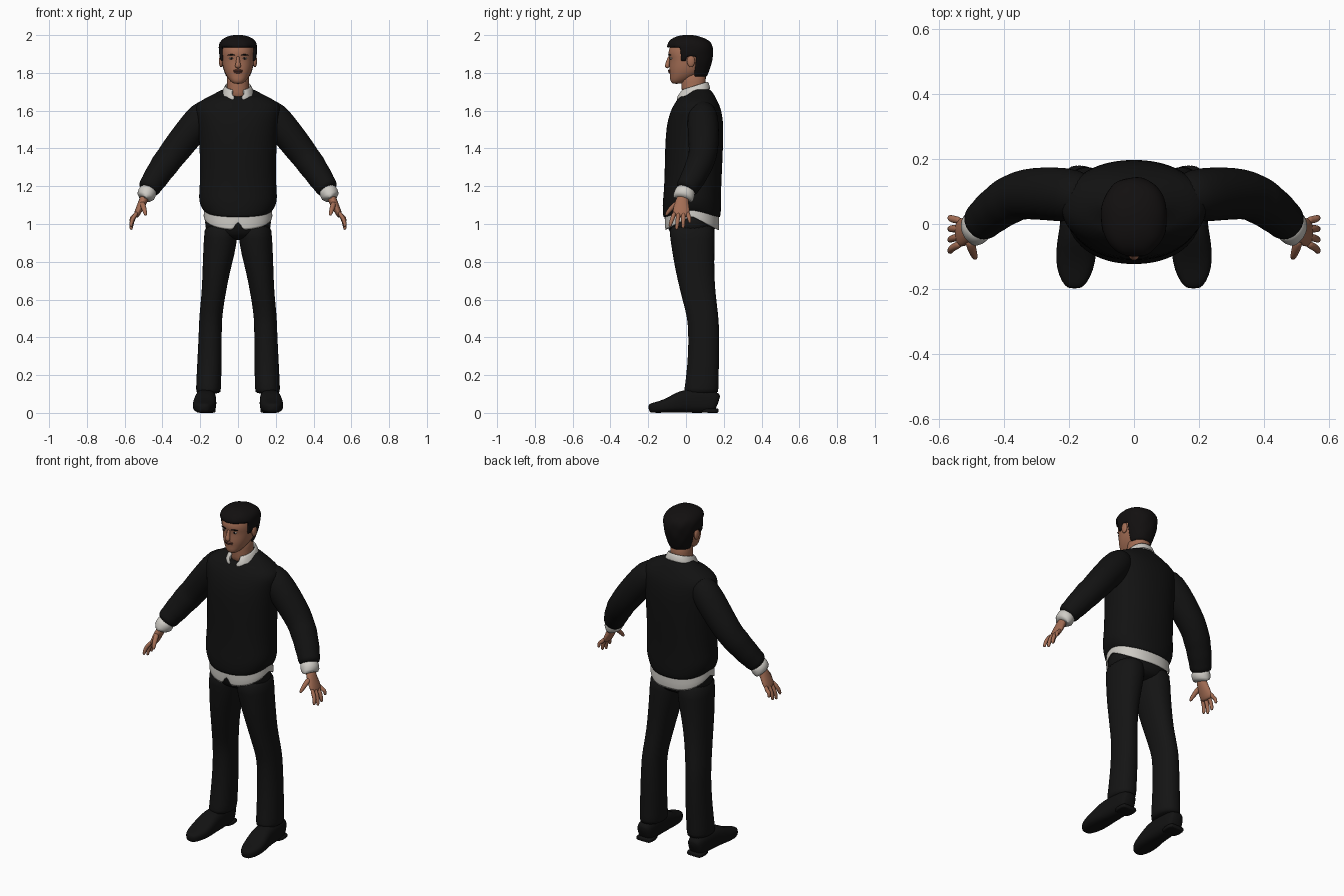
import bpy, bmesh, math
from mathutils import Vector

SEG = 32


def material(name, r, g, b):
    m = bpy.data.materials.new(name)
    m.diffuse_color = (r, g, b, 1)
    return m


SKIN = material("skin", 0.37, 0.155, 0.09)
LIP = material("lip", 0.22, 0.075, 0.05)
HAIR = material("black hair", 0.006, 0.005, 0.005)
KNIT = material("black knit", 0.006, 0.006, 0.006)
CLOTH = material("black trouser cloth", 0.007, 0.007, 0.007)
LEATHER = material("black leather", 0.006, 0.006, 0.006)
SHIRT = material("off white shirt", 0.62, 0.60, 0.56)
EYE = material("eye white", 0.5, 0.45, 0.4)


def skin_rings(name, rings, mat, caps=(True, True), edit=None, drop=None, thick=0, sub=1):
    """Bridge closed rings of points into one smooth surface."""
    bm = bmesh.new()
    rows = [[bm.verts.new(edit(p) if edit else p) for p in ring] for ring in rings]
    n = len(rows[0])
    for a, b in zip(rows, rows[1:]):
        for i in range(n):
            j = (i + 1) % n
            bm.faces.new((a[i], a[j], b[j], b[i]))
    if caps[0]:
        bm.faces.new(rows[0][::-1])
    if caps[1]:
        bm.faces.new(rows[-1])
    if drop:
        gone = [f for f in bm.faces if drop(f.calc_center_median())]
        bmesh.ops.delete(bm, geom=gone, context='FACES')
    bmesh.ops.recalc_face_normals(bm, faces=bm.faces)
    for f in bm.faces:
        f.smooth = True
    me = bpy.data.meshes.new(name)
    bm.to_mesh(me)
    bm.free()
    me.materials.append(mat)
    ob = bpy.data.objects.new(name, me)
    bpy.context.collection.objects.link(ob)
    if thick:
        s = ob.modifiers.new("thickness", 'SOLIDIFY')
        s.thickness, s.offset = thick, -1
    if sub:
        ob.modifiers.new("smooth", 'SUBSURF').levels = sub
    return ob


def oval(n, power):
    """Unit superellipse points."""
    out = []
    for i in range(n):
        c, s = math.cos(2 * math.pi * i / n), math.sin(2 * math.pi * i / n)
        c, s = (0 if abs(v) < 1e-9 else v for v in (c, s))
        out.append((math.copysign(abs(c) ** (2 / power), c), math.copysign(abs(s) ** (2 / power), s)))
    return out


def loft(name, spec, mat, power=2.2, seg=SEG, **kw):
    """Stack level rings given as (z, x0, x1, y0, y1)."""
    rings = [[Vector(((x0 + x1) / 2 + (x1 - x0) / 2 * c, (y0 + y1) / 2 + (y1 - y0) / 2 * s, z))
              for c, s in oval(seg, power)] for z, x0, x1, y0, y1 in spec]
    return skin_rings(name, rings, mat, **kw)


def body(name, spec, mat, **kw):
    """Symmetric loft given as (z, half width, front y, back y)."""
    return loft(name, [(z, -w, w, f, b) for z, w, f, b in spec], mat, **kw)


def tube(name, spec, mat, side=1, ref=(0, 1, 0), power=2, seg=20, **kw):
    """Sweep ovals along (x, y, z, radius along ref, other radius)."""
    pts = [Vector((side * s[0], s[1], s[2])) for s in spec]
    rings = []
    for i, s in enumerate(spec):
        t = (pts[min(i + 1, len(pts) - 1)] - pts[max(i - 1, 0)]).normalized()
        u = Vector(ref)
        u = (u - t * u.dot(t)).normalized()
        v = t.cross(u)
        rings.append([pts[i] + u * s[3] * c + v * s[4] * d for c, d in oval(seg, power)])
    return skin_rings(name, rings, mat, **kw)


def ball(name, loc, r, mat):
    bpy.ops.mesh.primitive_uv_sphere_add(segments=20, ring_count=12, radius=1, location=loc)
    ob = bpy.context.object
    ob.name, ob.scale = name, r
    ob.data.materials.append(mat)
    bpy.ops.object.shade_smooth()
    return ob


# Sweater body, with hem dipping at front and back and neckline dipping at front
def sweater_edit(p):
    p = p.copy()
    if p.z < 1.08:
        p.z += 0.025 - 0.035 * abs(p.y - 0.03) / 0.15
    if p.z > 1.70 and p.y < 0.05:
        p.z -= 0.035 * min(1, (0.05 - p.y) / 0.06)
    return p


body("sweater_body", [
    (1.06, .165, -.10, .165), (1.04, .172, -.115, .175), (1.05, .184, -.123, .184), (1.10, .202, -.125, .187),
    (1.14, .209, -.121, .186), (1.20, .203, -.116, .187), (1.30, .201, -.113, .192),
    (1.42, .205, -.111, .197), (1.52, .212, -.104, .199), (1.58, .222, -.088, .192),
    (1.62, .228, -.072, .182), (1.65, .205, -.052, .167), (1.68, .145, -.034, .152),
    (1.705, .097, -.022, .135), (1.72, .07, -.012, .12)], KNIT, caps=(False, True), edit=sweater_edit)


# Shirt tail with a small front slit
def tail_edit(p):
    p = p.copy()
    if p.z < 1.05:
        p.z += 0.03 - 0.075 * min(1, abs(p.y - 0.03) / 0.14)
        if p.y < 0 and abs(p.x) < 0.004:
            p.z += 0.06
    return p


body("shirt_tail", [(1.10, .180, -.112, .172), (1.055, .181, -.113, .175), (1.01, .183, -.113, .177)], SHIRT,
     seg=64, caps=(False, False), edit=tail_edit, thick=0.006)

# Trouser hips
body("trouser_hips", [(.915, .06, -.03, .10), (.935, .14, -.075, .145), (.97, .172, -.093, .153),
                      (1.0, .176, -.10, .157), (1.09, .174, -.102, .16)], CLOTH)


# Shirt collar: folded band, open and pointed at the front
def collar_edit(p):
    p = p.copy()
    p.z += 0.022 * (p.y - 0.05) / 0.07
    if p.y < 0.0 and p.z < 1.70 and abs(p.x) < 0.075:
        p.z -= 0.008
        p.y -= 0.016
    return p


body("shirt_collar", [(1.70, .062, -.018, .108), (1.732, .062, -.02, .108), (1.737, .068, -.024, .114),
                      (1.715, .078, -.032, .124), (1.69, .088, -.036, .13)], SHIRT,
     caps=(False, False), edit=collar_edit, drop=lambda c: c.y < 0 and abs(c.x) < 0.026, thick=0.005)

# Neck and head
body("neck", [(1.65, .062, -.02, .105), (1.70, .059, -.022, .103), (1.75, .058, -.025, .104),
              (1.82, .060, -.03, .11)], SKIN)
body("head", [(1.742, .018, -.068, -.035), (1.748, .032, -.078, -.01), (1.765, .048, -.085, .03),
              (1.785, .062, -.084, .065), (1.81, .074, -.089, .10), (1.84, .082, -.088, .12),
              (1.875, .086, -.086, .13), (1.895, .087, -.095, .132), (1.93, .085, -.091, .13),
              (1.96, .074, -.07, .115), (1.98, .05, -.04, .08), (1.986, .02, -.01, .04)], SKIN)
tube("nose", [(0, -.086, 1.89, .008, .008), (0, -.092, 1.868, .009, .010), (0, -.097, 1.848, .013, .012),
              (0, -.101, 1.835, .017, .014), (0, -.092, 1.826, .012, .008)], SKIN, ref=(1, 0, 0))
ball("upper_lip", (0, -.085, 1.813), (.025, .010, .005), LIP)
ball("lower_lip", (0, -.084, 1.803), (.021, .010, .006), LIP)
ball("mouth_line", (0, -.087, 1.8085), (.025, .009, .0018), HAIR)


# Hair: cap cut away around the face and ears, slightly wavy
def hair_edit(p):
    wave = 1 + 0.025 * math.sin(70 * p.x + 45 * p.y) * math.sin(60 * p.z + 20 * p.x)
    return Vector((p.x * wave, 0.025 + (p.y - 0.025) * wave, p.z))


def below_hairline(c):
    if c.y < -0.025:
        return c.z < 1.925
    if c.y < 0.005:
        return c.z < 1.865
    return c.y < 0.05 and c.z < 1.895


body("hair", [(1.775, .064, -.07, .108), (1.80, .074, -.09, .12), (1.83, .086, -.098, .13),
              (1.86, .094, -.10, .138), (1.885, .098, -.101, .142), (1.91, .101, -.103, .144),
              (1.935, .103, -.104, .143), (1.96, .099, -.098, .134), (1.98, .083, -.08, .108),
              (1.994, .055, -.05, .07), (2.001, .022, -.015, .035)], HAIR, seg=48,
     caps=(False, True), edit=hair_edit, drop=below_hairline, thick=0.016)

for side, tag in ((1, "left"), (-1, "right")):
    # Face details
    ball(tag + "_eye", (side * .034, -.0775, 1.877), (.014, .008, .006), EYE)
    ball(tag + "_iris", (side * .034, -.083, 1.877), (.0055, .004, .0055), HAIR)
    tube(tag + "_brow", [(.014, -.094, 1.892, .003, .003), (.033, -.091, 1.898, .004, .004),
                         (.056, -.078, 1.893, .003, .003)], HAIR, side, ref=(0, 0, 1), seg=10)
    ball(tag + "_ear", (side * .09, .026, 1.862), (.011, .021, .032), SKIN)

    # Sleeve with soft folds, then shirt cuff
    tube(tag + "_sleeve", [
        (.13, .085, 1.63, .05, .05), (.18, .087, 1.58, .085, .086), (.265, .094, 1.475, .083, .082),
        (.335, .093, 1.385, .078, .079), (.365, .083, 1.345, .073, .073), (.39, .07, 1.312, .074, .076),
        (.412, .055, 1.28, .068, .068), (.435, .038, 1.245, .068, .069), (.453, .022, 1.218, .062, .061),
        (.468, .008, 1.195, .062, .062), (.480, -.003, 1.175, .053, .052)], KNIT, side, seg=24)
    tube(tag + "_cuff", [(.468, .006, 1.195, .05, .046), (.482, -.007, 1.165, .056, .05),
                         (.495, -.018, 1.128, .056, .05), (.494, -.017, 1.132, .045, .04)], SHIRT, side)

    # Hand
    tube(tag + "_palm", [(.488, -.012, 1.155, .03, .024), (.503, -.022, 1.12, .034, .023),
                         (.520, -.024, 1.085, .044, .02), (.534, -.026, 1.055, .045, .017),
                         (.543, -.027, 1.035, .038, .012)], SKIN, side)
    fingers = [(.010, .020, 1.005), (-.014, -.015, .977), (-.038, -.050, .969), (-.060, -.085, .985)]
    for k, (y0, y1, z1) in enumerate(fingers):
        tube(f"{tag}_finger_{k + 1}", [
            (.532, y0, 1.065, .011, .011), (.553, y0 * .6 + y1 * .4, 1.035, .0125, .012),
            (.564, y0 * .3 + y1 * .7, z1 + .03, .011, .011), (.566, y1, z1 + .006, .009, .009),
            (.566, y1, z1, .005, .005)], SKIN, side, seg=10)
    tube(tag + "_thumb", [(.508, -.045, 1.115, .016, .016), (.500, -.072, 1.09, .015, .014),
                          (.493, -.094, 1.065, .012, .012), (.487, -.108, 1.043, .007, .007)],
         SKIN, side, ref=(1, 0, 0), seg=10)

    # Trouser leg
    leg = [(1.02, -.005, .176, -.098, .157), (.92, .004, .181, -.083, .152), (.84, .018, .185, -.071, .15),
           (.75, .042, .188, -.055, .15), (.66, .06, .191, -.034, .154), (.58, .074, .198, -.014, .163),
           (.50, .085, .206, .008, .173), (.42, .086, .208, .012, .176), (.32, .086, .213, .012, .176),
           (.20, .088, .219, .002, .173), (.12, .09, .223, -.01, .172), (.10, .094, .221, -.01, .17)]
    loft(tag + "_trouser_leg", [(z, *sorted((side * a, side * b)), f, r) for z, a, b, f, r in leg], CLOTH)

    # Shoe
    tube(tag + "_shoe", [
        (.168, .170, .050, .034, .046), (.168, .155, .057, .047, .057), (.169, .08, .064, .053, .064),
        (.171, .0, .062, .056, .062), (.174, -.04, .055, .060, .055), (.178, -.09, .040, .063, .040),
        (.182, -.14, .031, .057, .031), (.183, -.18, .026, .039, .026), (.183, -.199, .024, .020, .020)],
         LEATHER, side, ref=(1, 0, 0), power=2.8, seg=24)
    tube(tag + "_shoe_heel", [(.168, .172, .012, .042, .012), (.168, .165, .012, .05, .012),
                              (.169, .07, .012, .054, .012)], LEATHER, side, ref=(1, 0, 0), power=5, seg=24)
